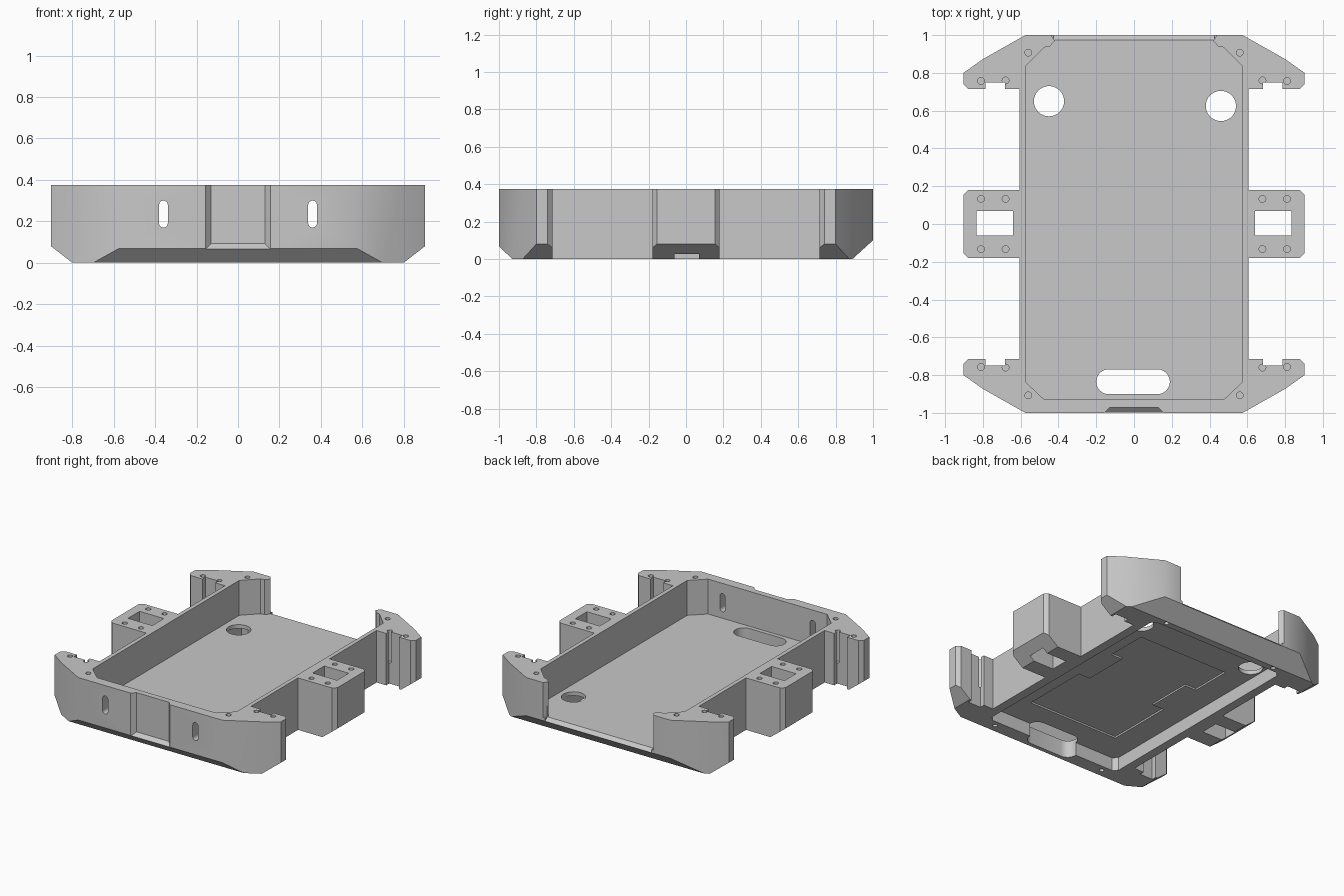
import bpy, bmesh, math
from mathutils import Vector

if "Cube" in bpy.data.objects:
    bpy.data.objects.remove(bpy.data.objects["Cube"])

H, FLOOR = 0.375, 0.123

grey = bpy.data.materials.new("light_grey")
grey.diffuse_color = (0.58, 0.58, 0.58, 1)
grey.use_nodes = True
grey.node_tree.nodes["Principled BSDF"].inputs["Base Color"].default_value = grey.diffuse_color


def prism(name, pts, lo, hi, axis="z"):
    """Extrude a 2D outline along an axis: z uses (x,y), x uses (y,z), y uses (x,z)."""
    place = {"z": lambda p, t: (p[0], p[1], t),
             "x": lambda p, t: (t, p[0], p[1]),
             "y": lambda p, t: (p[0], t, p[1])}[axis]
    bm = bmesh.new()
    face = bm.faces.new([bm.verts.new(place(p, lo)) for p in pts])
    ext = bmesh.ops.extrude_face_region(bm, geom=[face])
    move = Vector(place((0, 0), hi - lo))
    bmesh.ops.translate(bm, vec=move,
                        verts=[v for v in ext["geom"] if isinstance(v, bmesh.types.BMVert)])
    bmesh.ops.recalc_face_normals(bm, faces=bm.faces)
    me = bpy.data.meshes.new(name)
    bm.to_mesh(me)
    bm.free()
    me.materials.append(grey)
    ob = bpy.data.objects.new(name, me)
    bpy.context.collection.objects.link(ob)
    return ob


def circle(cx, cy, r, n=24):
    return [(cx + r * math.cos(2 * math.pi * i / n),
             cy + r * math.sin(2 * math.pi * i / n)) for i in range(n)]


def slot(cx, cy, length, r, vertical=False, n=12):
    """Stadium outline."""
    d, pts = length / 2 - r, []
    for s, start in ((1, -math.pi / 2), (-1, math.pi / 2)):
        for i in range(n + 1):
            a = start + math.pi * i / n
            pts.append((s * d + r * math.cos(a), r * math.sin(a)))
    if vertical:
        pts = [(-b, a) for a, b in pts]
    return [(cx + a, cy + b) for a, b in pts]


def rect(x0, x1, y0, y1):
    return [(x0, y0), (x1, y0), (x1, y1), (x0, y1)]


def mirrored(half):
    return half + [(-x, y) for x, y in reversed(half)]


# tray body with corner ears and middle brackets
corner = [(0.575, 1.0), (0.8, 0.873), (0.903, 0.8), (0.903, 0.74), (0.878, 0.715),
          (0.785, 0.715), (0.785, 0.75), (0.682, 0.75), (0.682, 0.715), (0.605, 0.715)]
bracket = [(0.605, 0.18), (0.878, 0.18), (0.903, 0.155)]
upper = corner + bracket
right = upper + [(x, -y) for x, y in reversed(upper)]
body = prism("tray_body", mirrored(right), 0, H)

cuts = []


def cut(*args):
    cuts.append(prism("cutter", *args))


# inner cavity, open at the back through flared jaws
cut(mirrored([(0.475, -0.93), (0.575, -0.835), (0.575, 0.835), (0.475, 0.935),
              (0.445, 0.94), (0.42, 0.97), (0.44, 1.0), (0.44, 1.1)]), FLOOR, H + 0.1)

# sloped lip at the open back edge
cut([(0.975, FLOOR), (1.025, 0.073), (1.05, 0.073), (1.05, 0.2), (0.975, 0.2)],
    -0.425, 0.425, "x")

# lower edge chamfers: front, back and both sides
cut([(-1.1, -0.1), (-0.83, -0.1), (-0.93, 0), (-1.0, 0.069), (-1.1, 0.168)], -1.2, 1.2, "x")
cut([(1.1, -0.1), (0.78, -0.1), (0.89, 0), (1.0, 0.1), (1.1, 0.19)], -1.2, 1.2, "x")
for s in (-1, 1):
    cut([(s * 1.0, -0.1), (s * 0.675, -0.1), (s * 0.8, 0), (s * 0.903, 0.08), (s * 1.0, 0.156)],
        -1.2, 1.2, "y")

# hollow under the floor, with a shallow inner panel that steps around two tabs
cut(mirrored([(0.51, -0.83), (0.54, -0.8), (0.54, 0.81), (0.51, 0.84)]), -0.1, 0.095)
cut(mirrored([(0.36, -0.62), (0.36, -0.13), (0.27, -0.13), (0.27, 0.2), (0.36, 0.2),
              (0.36, 0.5)]), 0.05, 0.107)

# floor openings
cut(circle(-0.45, 0.65, 0.08, 40), -0.2, 0.2)
cut(circle(0.46, 0.625, 0.08, 40), -0.2, 0.2)
cut(slot(-0.005, -0.835, 0.39, 0.066), -0.2, 0.2)

# front wall slots
for s in (-1, 1):
    cut(slot(s * 0.36, 0.235, 0.13, 0.021, True), -1.1, -0.85, "y")

# bracket windows and screw holes
for s in (-1, 1):
    cut(rect(*sorted((s * 0.64, s * 0.835)), -0.062, 0.07), -0.1, H + 0.1)
    for t in (-1, 1):
        for x, y in ((0.81, 0.757), (0.68, 0.76), (0.81, 0.133), (0.68, 0.133), (0.56, 0.907)):
            cut(circle(s * x, t * y, 0.018, 16), 0.15, H + 0.1)
        cut(circle(s * 0.455, t * 0.872, 0.016, 16), -0.1, 0.08)

# front recess with bevelled sides and sill
panel = prism("cutter", rect(-0.157, 0.157, 0.065, H + 0.1), -1.0, -0.972, "y")
for v in panel.data.vertices:
    if v.co.y > -0.98:
        v.co.x *= 0.13 / 0.157
        if v.co.z < 0.1:
            v.co.z = 0.092
    else:
        v.co.y = -1.001
cuts.append(panel)

# apply all cuts
bpy.context.view_layer.objects.active = body
body.select_set(True)
for c in cuts:
    c.hide_render = True
    m = body.modifiers.new("cut", "BOOLEAN")
    m.operation, m.solver, m.object = "DIFFERENCE", "EXACT", c
    bpy.ops.object.modifier_apply(modifier=m.name)
    bpy.data.objects.remove(c, do_unlink=True)

bpy.ops.object.shade_smooth_by_angle(angle=math.radians(30))
